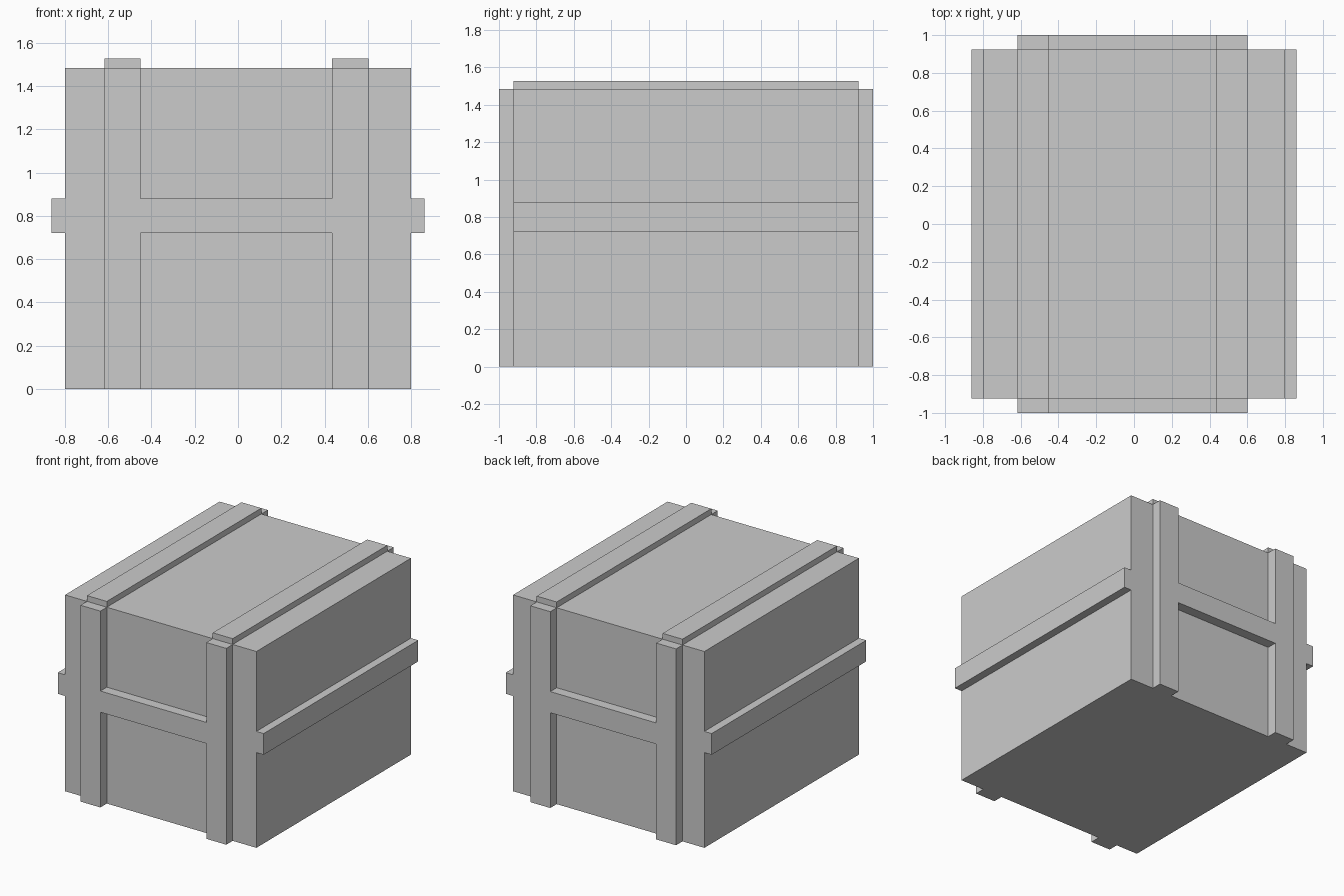
import bpy, bmesh

if "Cube" in bpy.data.objects:
    bpy.data.objects.remove(bpy.data.objects["Cube"])

HALF_X, HALF_Y, TOP = 0.80, 0.923, 1.484      # crate body
STRAPS = [(-0.617, -0.451), (0.435, 0.602)]   # left and right strap x ranges
BAND_LOW, BAND_HIGH = 0.72, 0.88              # horizontal band heights
OUT_X, OUT_Y, OUT_Z = 0.861, 1.0, 1.528       # outer limits of the straps


def extrude(name, profile, y0, y1):
    """Extrude an (x, z) profile along y into a closed solid."""
    bm = bmesh.new()
    face = bm.faces.new([bm.verts.new((x, y0, z)) for x, z in profile])
    result = bmesh.ops.extrude_face_region(bm, geom=[face], use_keep_orig=True)
    new_verts = [g for g in result["geom"] if isinstance(g, bmesh.types.BMVert)]
    bmesh.ops.translate(bm, verts=new_verts, vec=(0, y1 - y0, 0))
    bmesh.ops.recalc_face_normals(bm, faces=bm.faces)
    mesh = bpy.data.meshes.new(name)
    bm.to_mesh(mesh)
    bm.free()
    obj = bpy.data.objects.new(name, mesh)
    bpy.context.collection.objects.link(obj)
    return obj


def rect(x0, x1, z0, z1):
    return [(x0, z0), (x1, z0), (x1, z1), (x0, z1)]


# Crate body
extrude("crate_body", rect(-HALF_X, HALF_X, 0, TOP), -HALF_Y, HALF_Y)

# Two straps over the lid
for side, (x0, x1) in zip(("left", "right"), STRAPS):
    extrude(f"top_strap_{side}", rect(x0, x1, TOP, OUT_Z), -HALF_Y, HALF_Y)

# Horizontal rails on the left and right sides
for side, x0, x1 in (("left", -OUT_X, -HALF_X), ("right", HALF_X, OUT_X)):
    extrude(f"side_rail_{side}", rect(x0, x1, BAND_LOW, BAND_HIGH), -HALF_Y, HALF_Y)

# H-shaped frames on the front and back: two posts joined by a flush crossbar
(a, b), (c, d) = STRAPS
h_profile = [(a, 0), (b, 0), (b, BAND_LOW), (c, BAND_LOW), (c, 0), (d, 0),
             (d, TOP), (c, TOP), (c, BAND_HIGH), (b, BAND_HIGH), (b, TOP), (a, TOP)]
extrude("front_frame", h_profile, -OUT_Y, -HALF_Y)
extrude("back_frame", h_profile, HALF_Y, OUT_Y)
